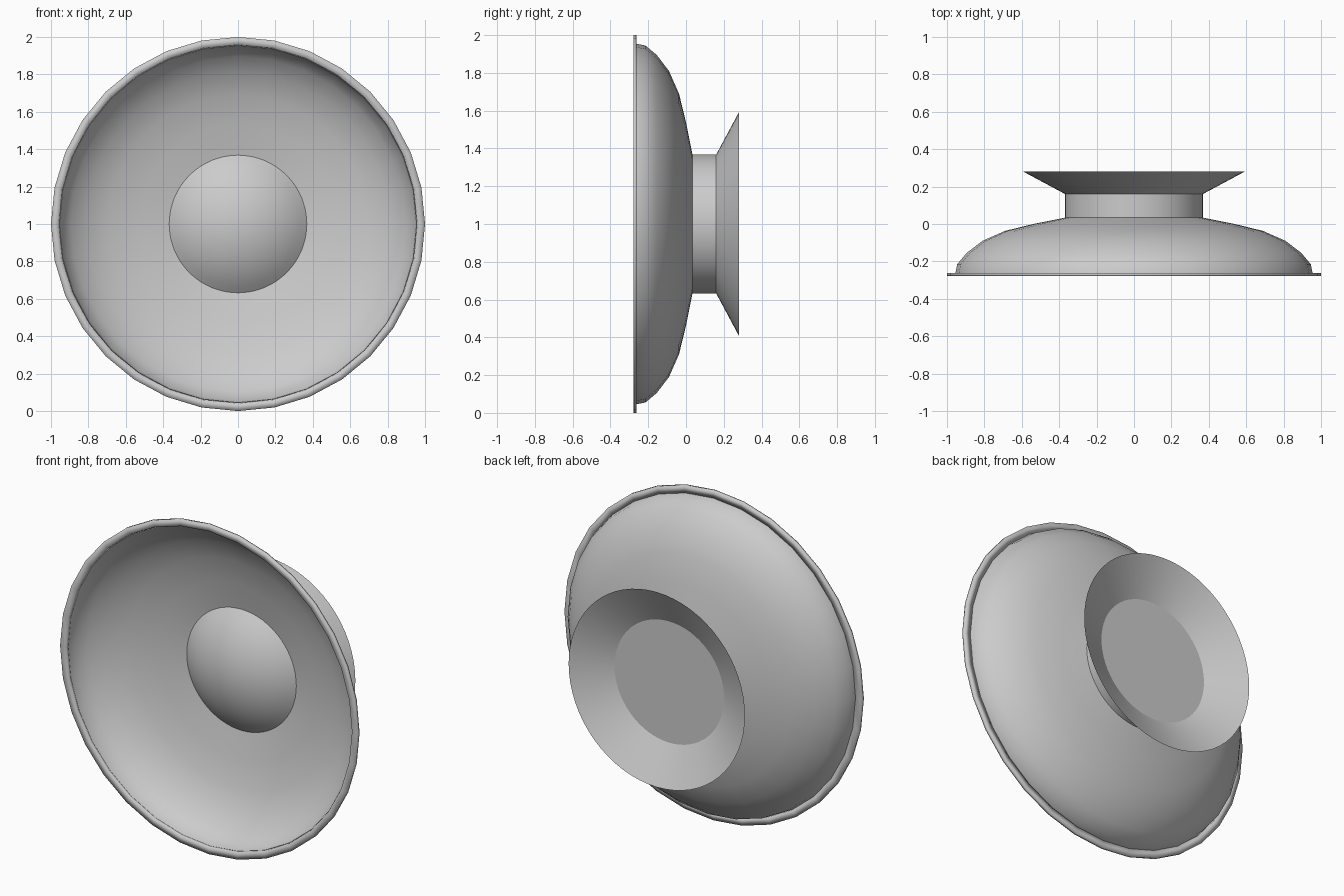
import bpy, bmesh, math

if "Cube" in bpy.data.objects:
    bpy.data.objects.remove(bpy.data.objects["Cube"])


def revolve(name, profile, sides, closed=False, sharp=True):
    """Spin (radius, y) points about the horizontal y axis at z = 1."""
    bm = bmesh.new()
    rings = []
    for r, y in profile:
        if r == 0:
            rings.append([bm.verts.new((0, y, 1))] * sides)
        else:
            rings.append([bm.verts.new((r * math.sin(2 * math.pi * i / sides), y,
                                        1 + r * math.cos(2 * math.pi * i / sides)))
                          for i in range(sides)])
    pairs = list(zip(rings, rings[1:]))
    if closed:
        pairs.append((rings[-1], rings[0]))
    for a, b in pairs:
        for i in range(sides):
            j = (i + 1) % sides
            bm.faces.new(list(dict.fromkeys((a[i], a[j], b[j], b[i]))))
    bmesh.ops.recalc_face_normals(bm, faces=bm.faces)
    mesh = bpy.data.meshes.new(name)
    bm.to_mesh(mesh)
    bm.free()
    obj = bpy.data.objects.new(name, mesh)
    bpy.context.collection.objects.link(obj)
    bpy.ops.object.select_all(action='DESELECT')
    obj.select_set(True)
    bpy.context.view_layer.objects.active = obj
    if sharp:
        bpy.ops.object.shade_smooth_by_angle(angle=math.radians(35))
    else:
        bpy.ops.object.shade_smooth()
    return obj


# Thin curved bowl, open at the front
revolve("bowl", [(0.955, -0.265), (0.945, -0.215), (0.895, -0.155), (0.81, -0.09),
                 (0.69, -0.037), (0.53, 0.002), (0.368, 0.034)], 32, sharp=False)

# Flat outer rim with softened shading
revolve("rim", [(1.0, -0.278), (1.0, -0.262), (0.955, -0.262), (0.96, -0.278)],
        32, closed=True, sharp=False)

# Domed centre cap bulging forward
R, H, N = 0.368, 0.14, 8
S = (R * R + H * H) / (2 * H)
A = math.asin(R / S)
dome = [(S * math.sin(A * k / N), 0.034 - H + S * (1 - math.cos(A * k / N)))
        for k in range(N + 1)]
revolve("centre_cap", dome, 64, sharp=False)

# Neck with a flat back plate
revolve("neck", [(0.368, 0.034), (0.368, 0.16), (0, 0.16)], 64)

# Open flare behind the neck
revolve("back_flare", [(0.368, 0.16), (0.592, 0.28)], 64)
